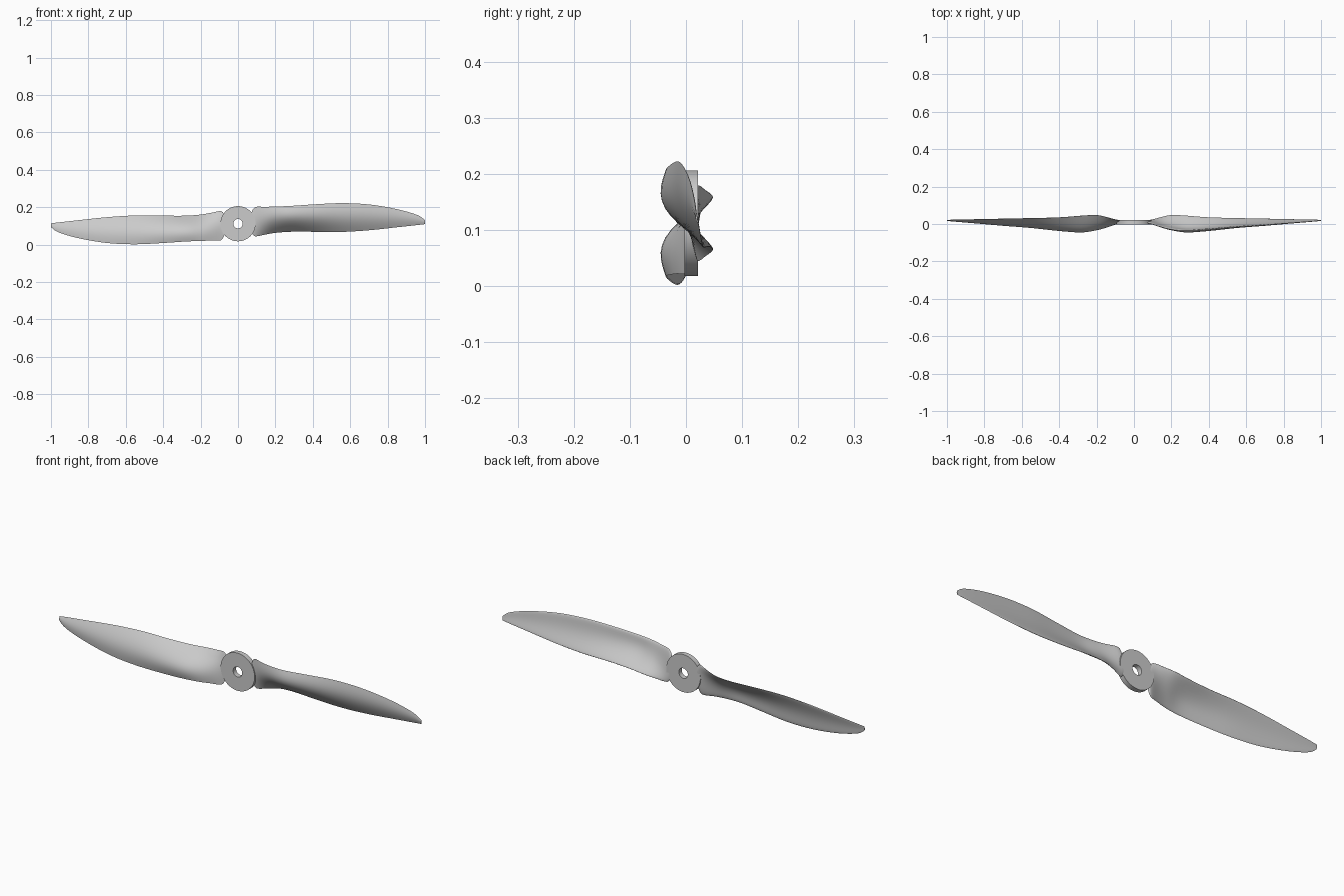
import bpy, bmesh
from math import sin, cos, pi

if "Cube" in bpy.data.objects:
    bpy.data.objects.remove(bpy.data.objects["Cube"])

CZ = 0.112   # height of the shaft axis

# blade stations: x, lead z, lead y, trail z, trail y, front bulge, thickness
STATIONS = [
    (0.070, .165, .005, .072, .016, .006, .014),
    (0.090, .200, .001, .045, .020, .008, .015),
    (0.145, .202, -.016, .054, .036, .022, .018),
    (0.200, .204, -.029, .063, .047, .033, .021),
    (0.280, .207, -.036, .069, .044, .041, .022),
    (0.400, .215, -.029, .069, .035, .034, .019),
    (0.550, .222, -.016, .068, .031, .024, .015),
    (0.700, .215, -.006, .077, .028, .017, .012),
    (0.850, .190, .006, .093, .025, .010, .008),
    (0.960, .158, .014, .105, .023, .005, .005),
    (1.000, .130, .018, .110, .021, .002, .003),
]


def spline(a, b, c, d, t):
    return tuple(0.5 * (2*q + (r-p)*t + (2*p-5*q+4*r-s)*t*t + (3*q-p-3*r+s)*t**3)
                 for p, q, r, s in zip(a, b, c, d))


def section(st, n=16):
    """Closed cambered aerofoil loop at one station."""
    x, zl, yl, zt, yt, bulge, th = st
    ts = [(1 - cos(pi * i / n)) / 2 for i in range(n + 1)]
    front, back = [], []
    for t in ts:
        s = max(sin(pi * t), 0)
        z, y = zl + (zt - zl) * t, yl + (yt - yl) * t - bulge * s
        front.append((x, y, z))
        back.append((x, y + th * s ** 0.6, z))
    return front + back[-2:0:-1]


def finish(bm, name, angle=0.6):
    bmesh.ops.recalc_face_normals(bm, faces=bm.faces)
    me = bpy.data.meshes.new(name)
    bm.to_mesh(me)
    bm.free()
    ob = bpy.data.objects.new(name, me)
    bpy.context.collection.objects.link(ob)
    bpy.ops.object.select_all(action='DESELECT')
    ob.select_set(True)
    bpy.context.view_layer.objects.active = ob
    bpy.ops.object.shade_smooth_by_angle(angle=angle)
    return ob


def blade(name, side):
    rows, last = [], len(STATIONS) - 1
    for i in range(last):
        quad = [STATIONS[min(max(i + k, 0), last)] for k in (-1, 0, 1, 2)]
        rows += [spline(*quad, j / 4) for j in range(4)]
    rows.append(STATIONS[-1])
    bm = bmesh.new()
    # the second blade is the first turned half a turn about the shaft
    loops = [[bm.verts.new((side * x, y, CZ + side * (z - CZ)))
              for x, y, z in section(r)] for r in rows]
    for a, b in zip(loops, loops[1:]):
        for k in range(len(a)):
            m = (k + 1) % len(a)
            bm.faces.new((a[k], a[m], b[m], b[k]))
    bm.faces.new(loops[0])
    bm.faces.new(loops[-1])
    return finish(bm, name)


blade("right_blade", 1)
blade("left_blade", -1)

# hub disc with shaft hole, spun from a rectangular profile
bm = bmesh.new()
prof = [(.025, -.003), (.094, -.003), (.094, .021), (.025, .021)]
N = 64
rings = [[bm.verts.new((r * cos(2*pi*i/N), y, CZ + r * sin(2*pi*i/N))) for r, y in prof]
         for i in range(N)]
for i in range(N):
    a, b = rings[i], rings[(i + 1) % N]
    for k in range(4):
        m = (k + 1) % 4
        bm.faces.new((a[k], a[m], b[m], b[k]))
finish(bm, "hub")
